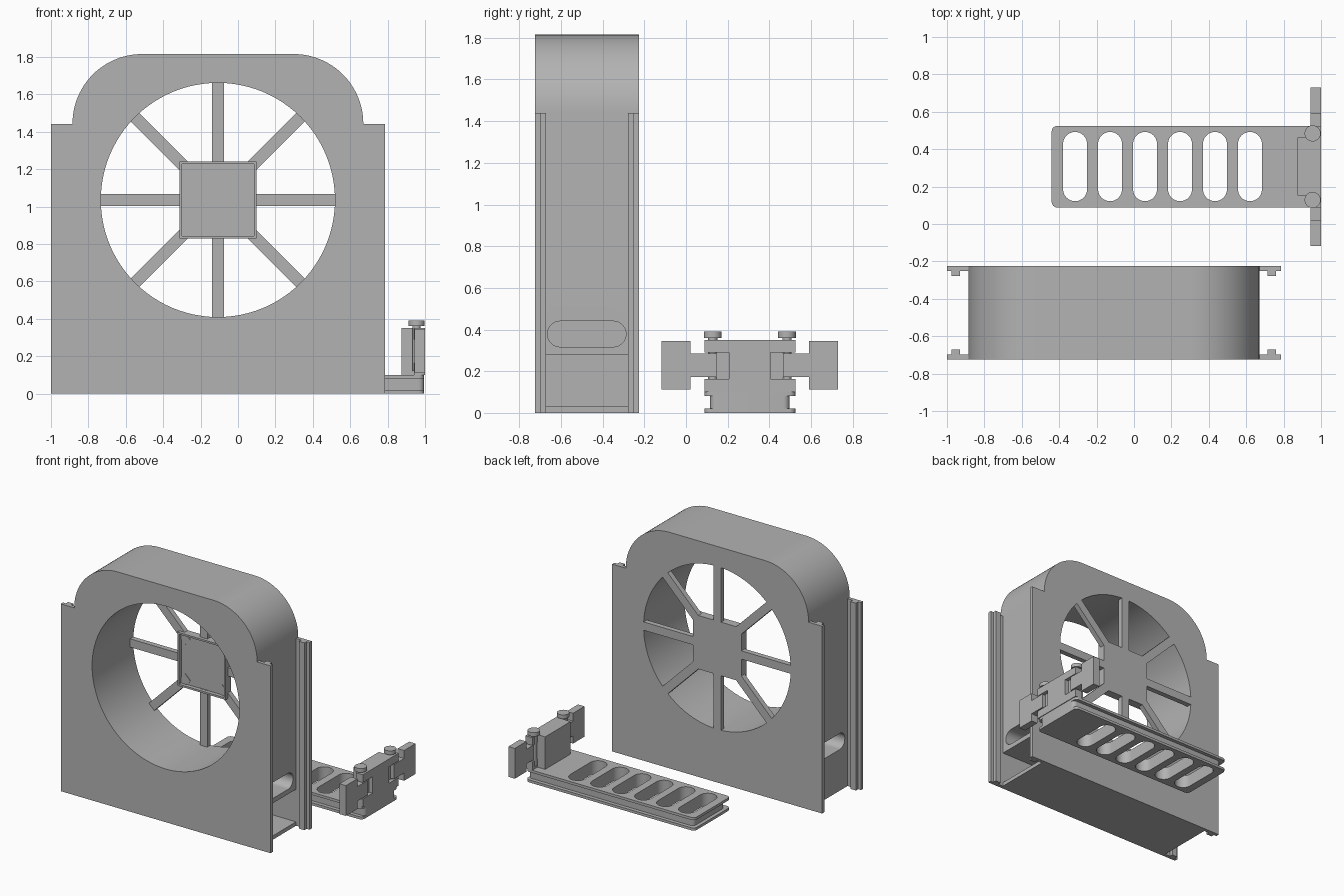
import bpy, bmesh, math
from mathutils import Vector, Matrix

if "Cube" in bpy.data.objects:
    bpy.data.objects.remove(bpy.data.objects["Cube"])

grey = bpy.data.materials.new("plain_grey")
grey.use_nodes = True
colour = (0.45, 0.45, 0.45, 1)
grey.diffuse_color = colour
grey.node_tree.nodes["Principled BSDF"].inputs["Base Color"].default_value = colour


def finish(name, bm):
    bmesh.ops.recalc_face_normals(bm, faces=bm.faces)
    mesh = bpy.data.meshes.new(name)
    bm.to_mesh(mesh)
    bm.free()
    mesh.materials.append(grey)
    ob = bpy.data.objects.new(name, mesh)
    bpy.context.collection.objects.link(ob)
    return ob


def prism(name, pts, axis, lo, hi):
    """Extrude a flat profile along one axis."""
    place = {"x": lambda a, b: (lo, a, b),
             "y": lambda a, b: (a, lo, b),
             "z": lambda a, b: (a, b, lo)}[axis]
    bm = bmesh.new()
    face = bm.faces.new([bm.verts.new(place(*p)) for p in pts])
    out = bmesh.ops.extrude_face_region(bm, geom=[face])
    step = Vector([hi - lo if c == axis else 0 for c in "xyz"])
    moved = [v for v in out["geom"] if isinstance(v, bmesh.types.BMVert)]
    bmesh.ops.translate(bm, verts=moved, vec=step)
    return finish(name, bm)


def rounded(a0, a1, b0, b1, r, steps=12, top_only=False):
    """Rectangle outline with round corners."""
    pts = [(a0, b0), (a1, b0)] if top_only else []
    corners = [(a1 - r, b1 - r, 0), (a0 + r, b1 - r, 1),
               (a0 + r, b0 + r, 2), (a1 - r, b0 + r, 3)]
    for ca, cb, q in corners[:2] if top_only else corners:
        for i in range(steps + 1):
            t = (q + i / steps) * math.pi / 2
            p = (ca + r * math.cos(t), cb + r * math.sin(t))
            if not pts or math.dist(p, pts[-1]) > 1e-4:
                pts.append(p)
    if math.dist(pts[0], pts[-1]) < 1e-4:
        pts.pop()
    return pts


def circle(a, b, r, n):
    return [(a + r * math.cos(math.tau * i / n), b + r * math.sin(math.tau * i / n))
            for i in range(n)]


def box(name, x0, x1, y0, y1, z0, z1):
    return prism(name, [(x0, y0), (x1, y0), (x1, y1), (x0, y1)], "z", z0, z1)


def cut(ob, cutters):
    """Subtract the cutters, then remove them."""
    for c in cutters:
        m = ob.modifiers.new("cut", "BOOLEAN")
        m.operation, m.solver, m.object = "DIFFERENCE", "EXACT", c
    dg = bpy.context.evaluated_depsgraph_get()
    mesh = bpy.data.meshes.new_from_object(ob.evaluated_get(dg))
    ob.modifiers.clear()
    ob.data = mesh
    for c in cutters:
        bpy.data.objects.remove(c)


def smooth(ob):
    bpy.ops.object.select_all(action="DESELECT")
    ob.select_set(True)
    bpy.context.view_layer.objects.active = ob
    bpy.ops.object.shade_smooth_by_angle(angle=math.radians(30))


# Fan housing: arched block with a round duct, drawer bay and side slots
FRONT, BACK, WALL = -0.725, -0.225, 0.027
LEFT, RIGHT = -0.885, 0.67
CX, CZ, R = -0.1075, 1.035, 0.626
housing = prism("housing", rounded(LEFT, RIGHT, 0, 1.815, 0.372, 24, True),
                "y", FRONT, BACK)
slot = rounded(-0.665, -0.288, 0.317, 0.44, 0.0612)
cut(housing, [
    prism("duct_cutter", circle(CX, CZ, R, 96), "y", FRONT - 0.1, BACK + 0.1),
    box("bay_cutter", LEFT + 0.08, RIGHT + 0.1, FRONT + WALL, BACK - WALL, 0.03, 0.28),
    prism("slot_cutter", slot, "x", RIGHT - 0.45, RIGHT + 0.1),
    prism("slot_cutter", slot, "x", LEFT - 0.1, LEFT + 0.45),
])
smooth(housing)

# Four side flanges, each with a raised rib facing inward
for sx, side in ((1, "left"), (-1, "right")):
    for sy, end in ((1, "back"), (-1, "front")):
        prof = [(0.777, 0.25), (0.8925, 0.25), (0.8925, 0.223), (0.868, 0.223),
                (0.868, 0.196), (0.822, 0.196), (0.822, 0.223), (0.777, 0.223)]
        mid = (FRONT + BACK) / 2
        prism(f"{end}_{side}_flange", [(CX + sx * a, mid + sy * b) for a, b in prof],
              "z", 0, 1.44)

# Spokes and square hub at the back of the duct
for i in range(8):
    turn = Matrix.Rotation(i * math.pi / 4, 2)
    pts = [turn @ Vector(p) for p in ((0.19, -0.032), (R + 0.006, -0.032),
                                      (R + 0.006, 0.032), (0.19, 0.032))]
    prism(f"spoke_{i + 1}", [(CX + p.x, CZ + p.y) for p in pts],
          "y", BACK - 0.04, BACK)
H = 0.206
hub = box("hub", CX - H, CX + H, BACK - 0.065, BACK, CZ - H, CZ + H)
H -= 0.014
cut(hub, [box("hub_cutter", CX - H, CX + H, BACK - 0.2, BACK - 0.035, CZ - H, CZ + H)])

# Drawer tray: two lips around a grooved core, with six long openings
TY0, TY1 = 0.088, 0.525
MID = (TY0 + TY1) / 2
layers = [("tray_bottom", 0, 0.02, 0), ("tray_core", 0.02, 0.08, 0.028),
          ("tray_top", 0.08, 0.1, 0)]
for name, z0, z1, inset in layers:
    tray = prism(name, rounded(-0.44 + inset, 0.995, TY0 + inset, TY1 - inset, 0.03, 6),
                 "z", z0, z1)
    holes = []
    for i in range(6):
        x = -0.315 + i * 0.187
        holes.append(prism("hole_cutter", rounded(x - 0.064, x + 0.064, 0.122, 0.492, 0.0638),
                           "z", -0.1, 0.2))
    cut(tray, holes)
    smooth(tray)

# Latch plate with open side windows, and its backing block
half = [(0.218, 0.1), (0.218, 0.163), (0.1, 0.163), (0.1, 0.29),
        (0.218, 0.29), (0.218, 0.35)]
outline = [(MID + a, z) for a, z in half] + [(MID - a, z) for a, z in reversed(half)]
prism("latch_plate", outline, "x", 0.94, 1)
box("latch_block", 0.875, 0.94, MID - 0.155, MID + 0.155, 0.1, 0.35)

# Latch arms, hooks, pins and knobs on both sides
for s, side in ((1, "back"), (-1, "front")):
    arm = [(0.16, 0.172), (0.284, 0.172), (0.284, 0.112), (0.4235, 0.112),
           (0.4235, 0.345), (0.284, 0.345), (0.284, 0.284), (0.16, 0.284)]
    prism(f"{side}_arm", [(MID + s * a, z) for a, z in arm], "x", 0.945, 1)
    ys = sorted((MID + s * 0.09, MID + s * 0.16))
    box(f"{side}_hook", 0.938, 0.97, *ys, 0.163, 0.29)
    y = MID + s * 0.178
    smooth(prism(f"{side}_pin", circle(0.955, y, 0.022, 24), "z", 0.12, 0.362))
    smooth(prism(f"{side}_knob", circle(0.955, y, 0.043, 32), "z", 0.36, 0.39))
